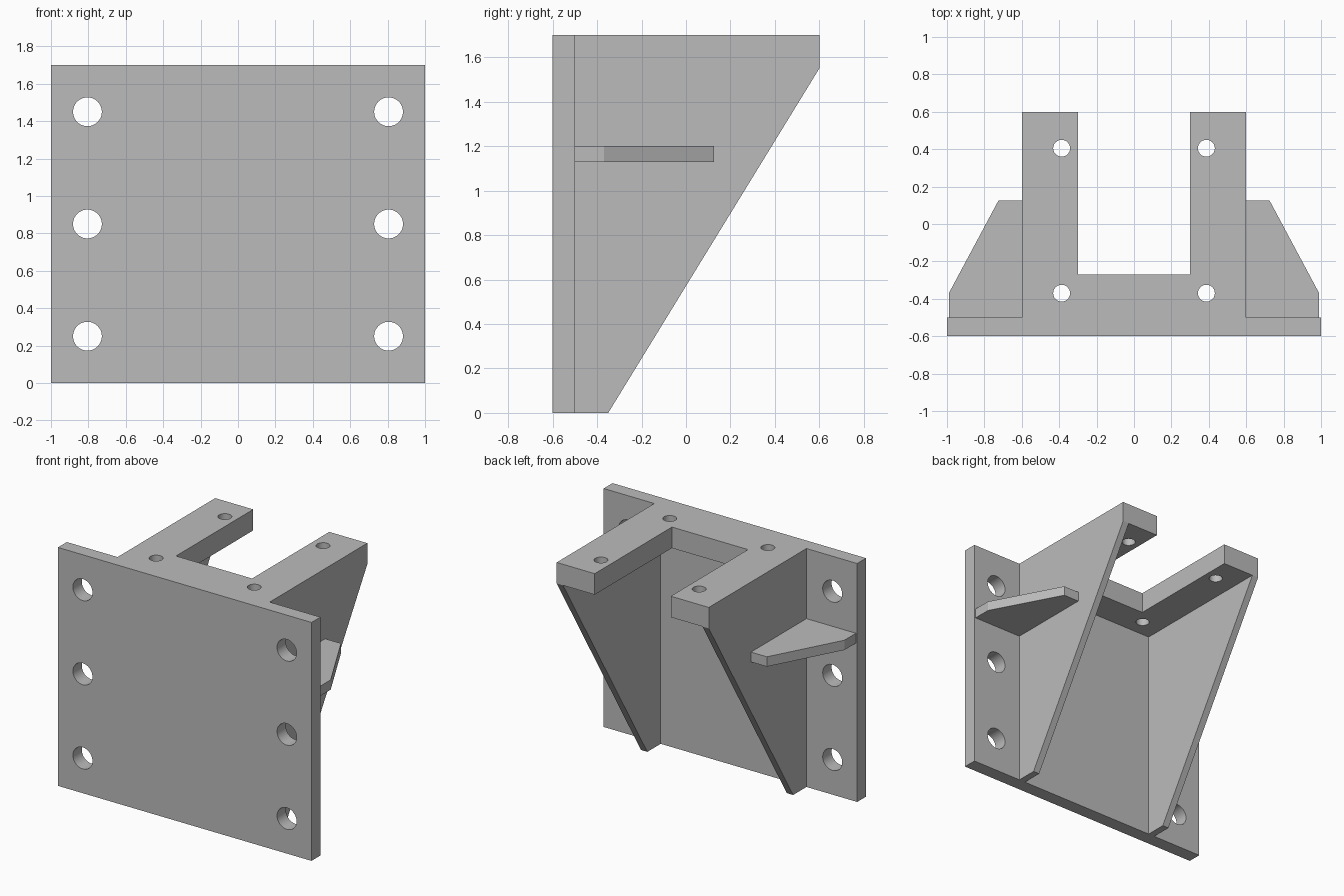
import bpy, bmesh, math
from mathutils import Matrix, Vector

cube = bpy.data.objects.get("Cube")
if cube:
    bpy.data.objects.remove(cube, do_unlink=True)

steel = bpy.data.materials.new("grey steel")
steel.use_nodes = True
grey = (0.5, 0.5, 0.5, 1)
steel.diffuse_color = grey
steel.node_tree.nodes["Principled BSDF"].inputs["Base Color"].default_value = grey


def add_object(name, bm):
    bmesh.ops.recalc_face_normals(bm, faces=bm.faces)
    mesh = bpy.data.meshes.new(name)
    bm.to_mesh(mesh)
    bm.free()
    mesh.materials.append(steel)
    obj = bpy.data.objects.new(name, mesh)
    bpy.context.collection.objects.link(obj)
    return obj


def prism(name, points, depth):
    """Extrude a closed outline of 3D points along the depth vector."""
    bm = bmesh.new()
    face = bm.faces.new([bm.verts.new(p) for p in points])
    top = bmesh.ops.extrude_face_region(bm, geom=[face])["geom"]
    verts = [g for g in top if isinstance(g, bmesh.types.BMVert)]
    bmesh.ops.translate(bm, verts=verts, vec=Vector(depth))
    return add_object(name, bm)


def drill(obj, centres, radius, turn):
    """Cut round holes through a part, then discard the cutter."""
    bm = bmesh.new()
    for c in centres:
        bmesh.ops.create_cone(bm, cap_ends=True, segments=48, radius1=radius,
                              radius2=radius, depth=0.5,
                              matrix=Matrix.Translation(c) @ turn)
    cutter = add_object("hole_cutter", bm)
    cutter.hide_render = True
    mod = obj.modifiers.new("holes", 'BOOLEAN')
    mod.object, mod.operation, mod.solver = cutter, 'DIFFERENCE', 'EXACT'
    bpy.ops.object.select_all(action='DESELECT')
    bpy.context.view_layer.objects.active = obj
    obj.select_set(True)
    bpy.ops.object.modifier_apply(modifier=mod.name)
    bpy.data.objects.remove(cutter, do_unlink=True)
    bpy.ops.object.shade_smooth_by_angle(angle=math.radians(30))


HEIGHT, BACK = 1.7, -0.5

# Mounting plate with three bolt holes down each side
plate = prism("mounting_plate",
              [(-1, -0.6, 0), (1, -0.6, 0), (1, -0.6, HEIGHT), (-1, -0.6, HEIGHT)],
              (0, 0.1, 0))
drill(plate, [(s * 0.805, -0.55, z) for s in (-1, 1) for z in (0.25, 0.85, 1.45)],
      0.077, Matrix.Rotation(math.pi / 2, 4, 'X'))

# U-shaped shelf with four small holes
half = [(0.3, -0.27), (0.3, 0.6), (0.6, 0.6), (0.6, BACK)]
outline = half + [(-x, y) for x, y in reversed(half)]
shelf = prism("forked_shelf", [(x, y, HEIGHT - 0.15) for x, y in outline], (0, 0, 0.15))
drill(shelf, [(s * 0.387, y, 1.62) for s in (-1, 1) for y in (-0.37, 0.405)],
      0.045, Matrix.Identity(4))

for side, s in (("left", 1), ("right", -1)):
    # Sloping web under each arm of the shelf
    web = [(BACK, 0), (-0.35, 0), (0.6, 1.55), (BACK, 1.55)]
    prism(side + "_web", [(s * 0.6, y, z) for y, z in web], (-s * 0.05, 0, 0))
    # Horizontal stiffener outside each web
    fin = [(0.6, BACK), (0.99, BACK), (0.99, -0.37), (0.725, 0.125), (0.6, 0.125)]
    prism(side + "_stiffener", [(s * x, y, 1.13) for x, y in fin], (0, 0, 0.07))
